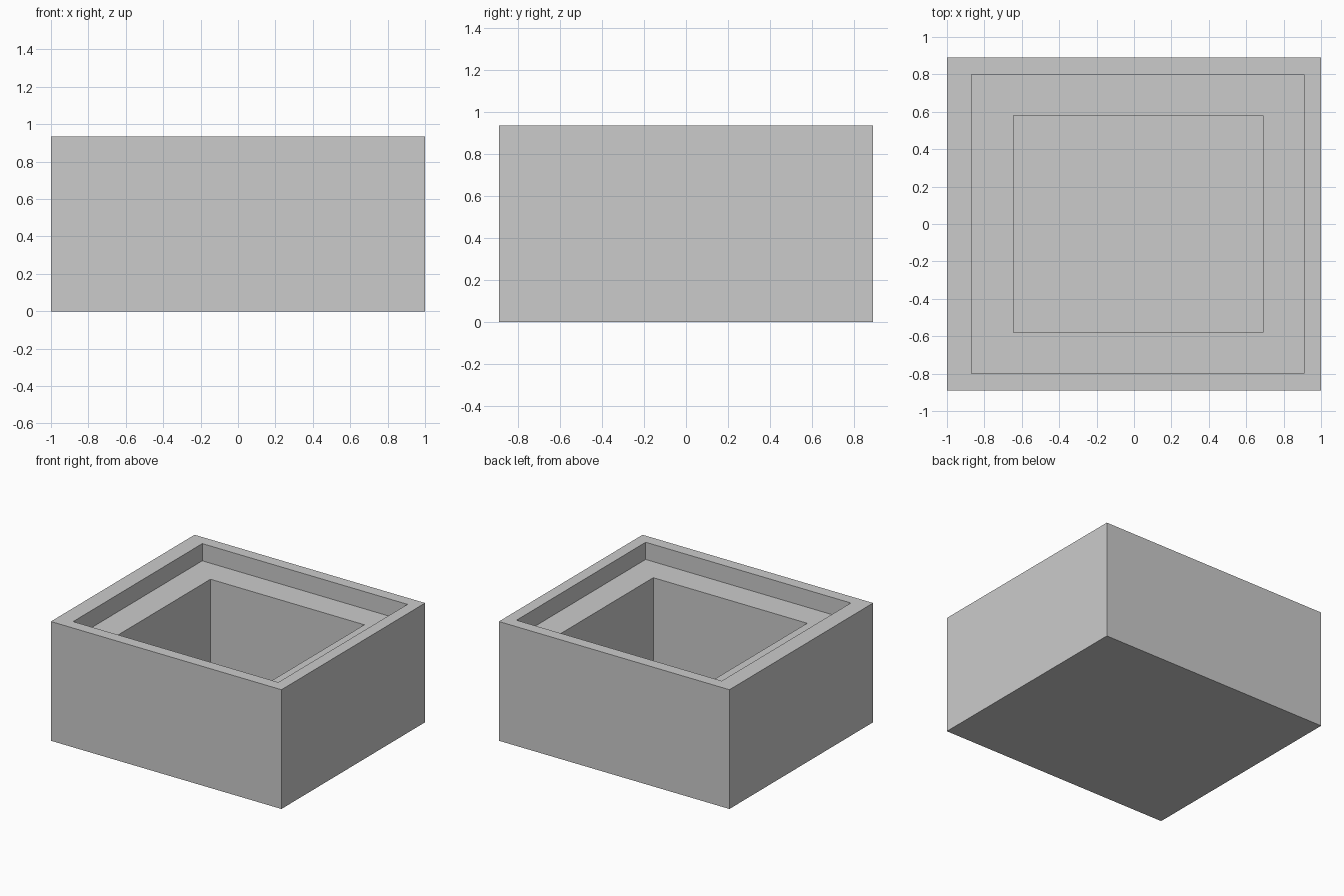
import bpy
import bmesh

cube = bpy.data.objects.get("Cube")
if cube:
    bpy.data.objects.remove(cube, do_unlink=True)

# Plain grey material
GREY = (0.6, 0.6, 0.6, 1.0)
grey = bpy.data.materials.new("plain_grey")
grey.use_nodes = True
grey.diffuse_color = GREY
grey.node_tree.nodes["Principled BSDF"].inputs["Base Color"].default_value = GREY

HEIGHT, LEDGE, FLOOR = 0.935, 0.80, 0.13

# Rectangles as (left x, right x, half depth)
OUTER = (-1.0, 1.0, 0.89)
RECESS = (-0.87, 0.91, 0.80)
WELL = (-0.645, 0.69, 0.58)


def ring(bm, rect, z):
    x0, x1, y = rect
    return [bm.verts.new(p) for p in
            ((x0, -y, z), (x1, -y, z), (x1, y, z), (x0, y, z))]


# Outer walls, rim, recess, ledge and well as one stepped shell
bm = bmesh.new()
steps = [(OUTER, 0), (OUTER, HEIGHT), (RECESS, HEIGHT),
         (RECESS, LEDGE), (WELL, LEDGE), (WELL, FLOOR)]
rings = [ring(bm, rect, z) for rect, z in steps]
for low, high in zip(rings, rings[1:]):
    for i in range(4):
        j = (i + 1) % 4
        bm.faces.new((low[i], low[j], high[j], high[i]))

# Underside and well floor
bm.faces.new(rings[0][::-1])
bm.faces.new(rings[-1])
bmesh.ops.recalc_face_normals(bm, faces=bm.faces)

mesh = bpy.data.meshes.new("stepped_box")
bm.to_mesh(mesh)
bm.free()
mesh.materials.append(grey)
bpy.context.collection.objects.link(bpy.data.objects.new("stepped_box", mesh))
